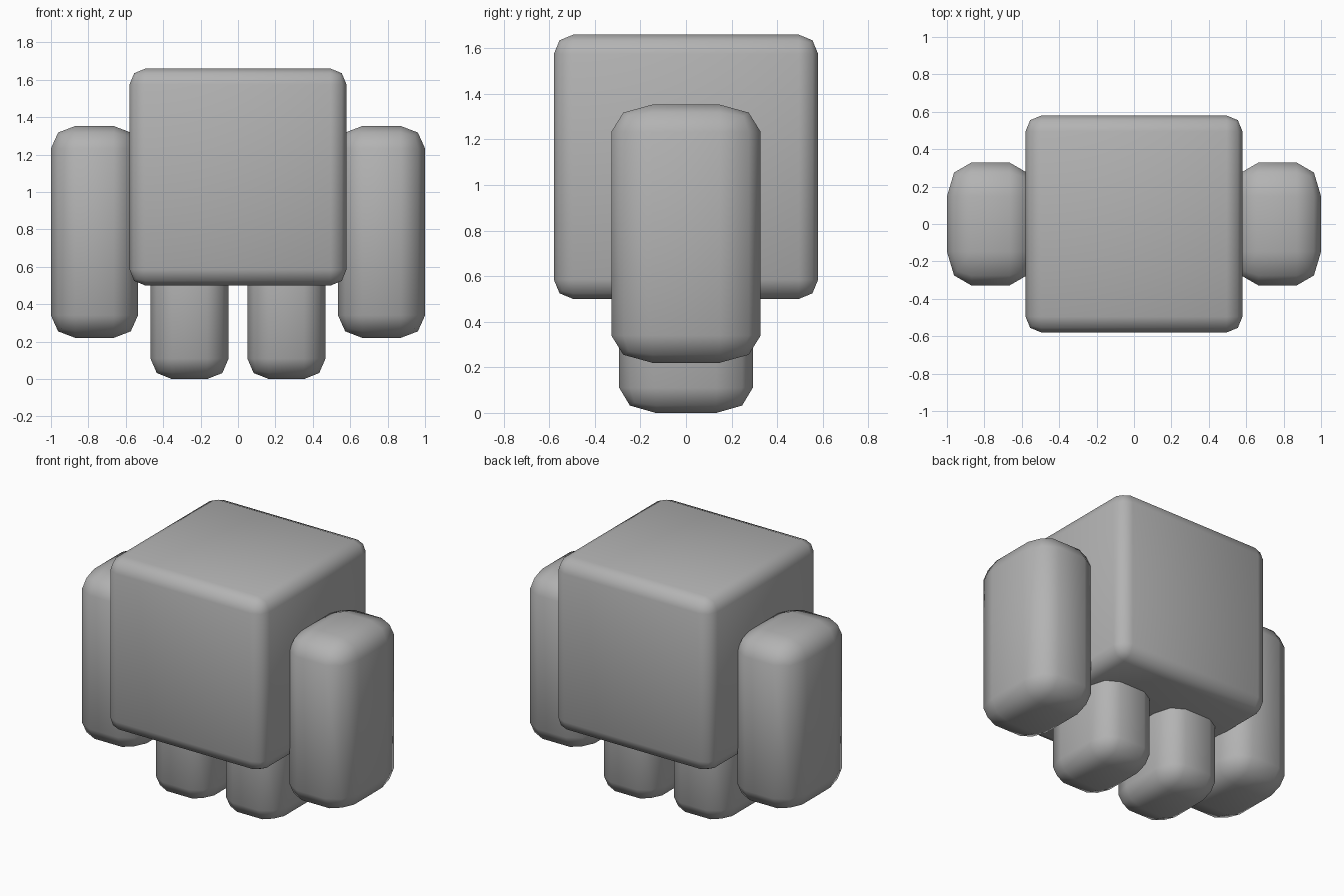
import bpy
import bmesh
from math import copysign

if "Cube" in bpy.data.objects:
    bpy.data.objects.remove(bpy.data.objects["Cube"])

grey = bpy.data.materials.new("plain_grey")
grey.diffuse_color = (0.45, 0.45, 0.45, 1)
grey.use_nodes = True
grey.node_tree.nodes["Principled BSDF"].inputs["Base Color"].default_value = grey.diffuse_color


def rounded_block(name, low, high, rounding):
    """Smooth rounded box between two corners, with its own rounding per axis."""
    bm = bmesh.new()
    bmesh.ops.create_cube(bm, size=4)
    bmesh.ops.bevel(bm, geom=bm.edges[:], offset=1, offset_type='OFFSET',
                    segments=2, profile=0.5, affect='EDGES')
    for v in bm.verts:
        for i in range(3):
            half = (high[i] - low[i]) / 2
            reach = half - rounding[i] * (2 - abs(v.co[i]))
            v.co[i] = (low[i] + high[i]) / 2 + copysign(reach, v.co[i])
    bmesh.ops.recalc_face_normals(bm, faces=bm.faces[:])
    for f in bm.faces:
        f.smooth = True
    mesh = bpy.data.meshes.new(name)
    bm.to_mesh(mesh)
    bm.free()
    mesh.materials.append(grey)
    obj = bpy.data.objects.new(name, mesh)
    bpy.context.collection.objects.link(obj)
    return obj


# Cube body
rounded_block("body", (-0.58, -0.58, 0.5), (0.58, 0.58, 1.66), (0.085, 0.085, 0.085))

# Arms at the sides and legs running up into the body
for side, s in (("left", -1), ("right", 1)):
    for part, inner, outer, depth, bottom, top, rounding in (
            ("arm", 0.535, 1.0, 0.328, 0.22, 1.353, (0.13, 0.18, 0.12)),
            ("leg", 0.05, 0.468, 0.293, 0.0, 1.0, (0.115, 0.16, 0.11))):
        x0, x1 = sorted((s * inner, s * outer))
        rounded_block(f"{side}_{part}", (x0, -depth, bottom), (x1, depth, top), rounding)
